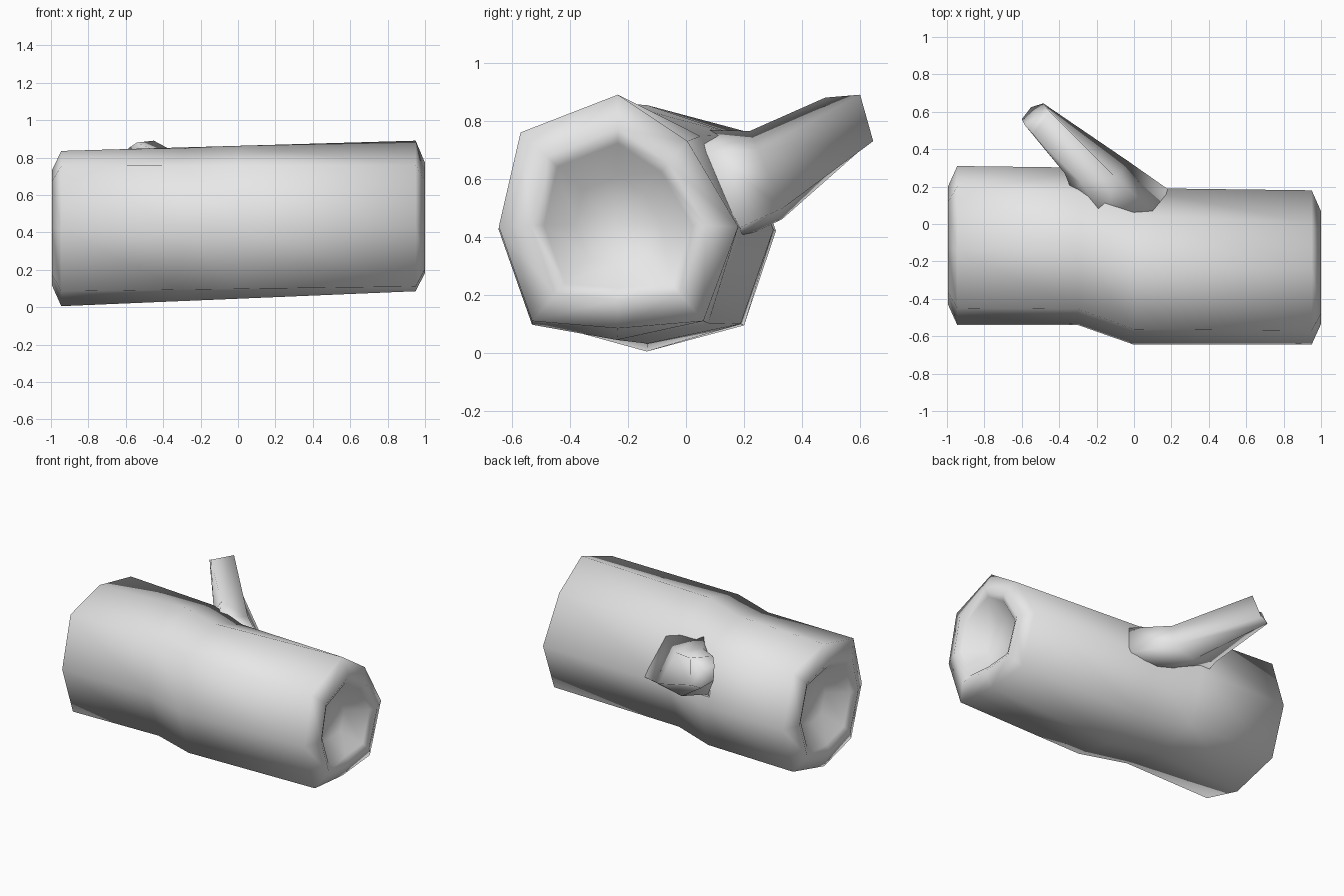
import bpy
import bmesh

if "Cube" in bpy.data.objects:
    bpy.data.objects.remove(bpy.data.objects["Cube"])

grey = bpy.data.materials.new("pale_grey")
grey.use_nodes = True
grey.diffuse_color = (0.8, 0.8, 0.8, 1)
grey.node_tree.nodes["Principled BSDF"].inputs["Base Color"].default_value = (0.8, 0.8, 0.8, 1)


def loft(name, rings):
    """Bridge a series of point rings and close both ends, shaded smooth."""
    bm = bmesh.new()
    loops = [[bm.verts.new(p) for p in ring] for ring in rings]
    n = len(loops[0])
    for a, b in zip(loops, loops[1:]):
        for i in range(n):
            j = (i + 1) % n
            bm.faces.new((a[i], a[j], b[j], b[i]))
    for loop in (loops[0], loops[-1]):
        bmesh.ops.poke(bm, faces=[bm.faces.new(loop)])
    bmesh.ops.recalc_face_normals(bm, faces=bm.faces[:])
    for f in bm.faces:
        f.smooth = True
    mesh = bpy.data.meshes.new(name)
    bm.to_mesh(mesh)
    bm.free()
    mesh.materials.append(grey)
    obj = bpy.data.objects.new(name, mesh)
    bpy.context.collection.objects.link(obj)


# Eight-sided log sections at the two ends, as (y, z) offsets from the axis
right_section = [(-.335, .31), (-.41, -.015), (-.295, -.34), (0, -.365),
                 (.295, -.34), (.415, -.015), (.24, .28), (0, .44)]
left_section = [(-.335, .32), (-.425, -.02), (-.31, -.35), (-.02, -.43),
                (.315, -.34), (.425, -.015), (.315, .33), (-.02, .4)]


def log_ring(x, y, size):
    """Section at x, blended between the two ends."""
    f = min(max((x + .95) / 1.9, 0), 1)
    ring = []
    for (ly, lz), (ry, rz) in zip(left_section, right_section):
        ring.append((x, y + size * (ly + (ry - ly) * f),
                     .435 + .015 * f + size * (lz + (rz - lz) * f)))
    return ring


# Log: hollowed at both ends, with a slight bend in the middle
log_rings = [(-.86, -.115, .36), (-.97, -.115, .63), (-.995, -.115, .74), (-.945, -.115, 1),
             (-.3, -.12, 1), (.0, -.228, 1),
             (.95, -.235, 1), (1, -.235, .73), (.975, -.235, .62), (.86, -.235, .36)]
loft("log", [log_ring(*r) for r in log_rings])

# Branch stub: each ring runs top, right upper, right lower, bottom, left lower, left upper
branch_root = [(-.15, .02, .77), (.1, .07, .69), (.19, .18, .43),
               (-.1, .2, .4), (-.36, .25, .45), (-.33, .17, .66)]
branch_collar = [(-.28, .22, .765), (-.1, .25, .7), (-.03, .335, .5),
                 (-.2, .33, .46), (-.39, .32, .52), (-.37, .27, .66)]
branch_tip = [(-.54, .48, .88), (-.45, .6, .89), (-.485, .645, .73),
              (-.55, .625, .72), (-.6, .56, .76), (-.585, .53, .85)]
loft("branch", [branch_root, branch_collar, branch_tip])
